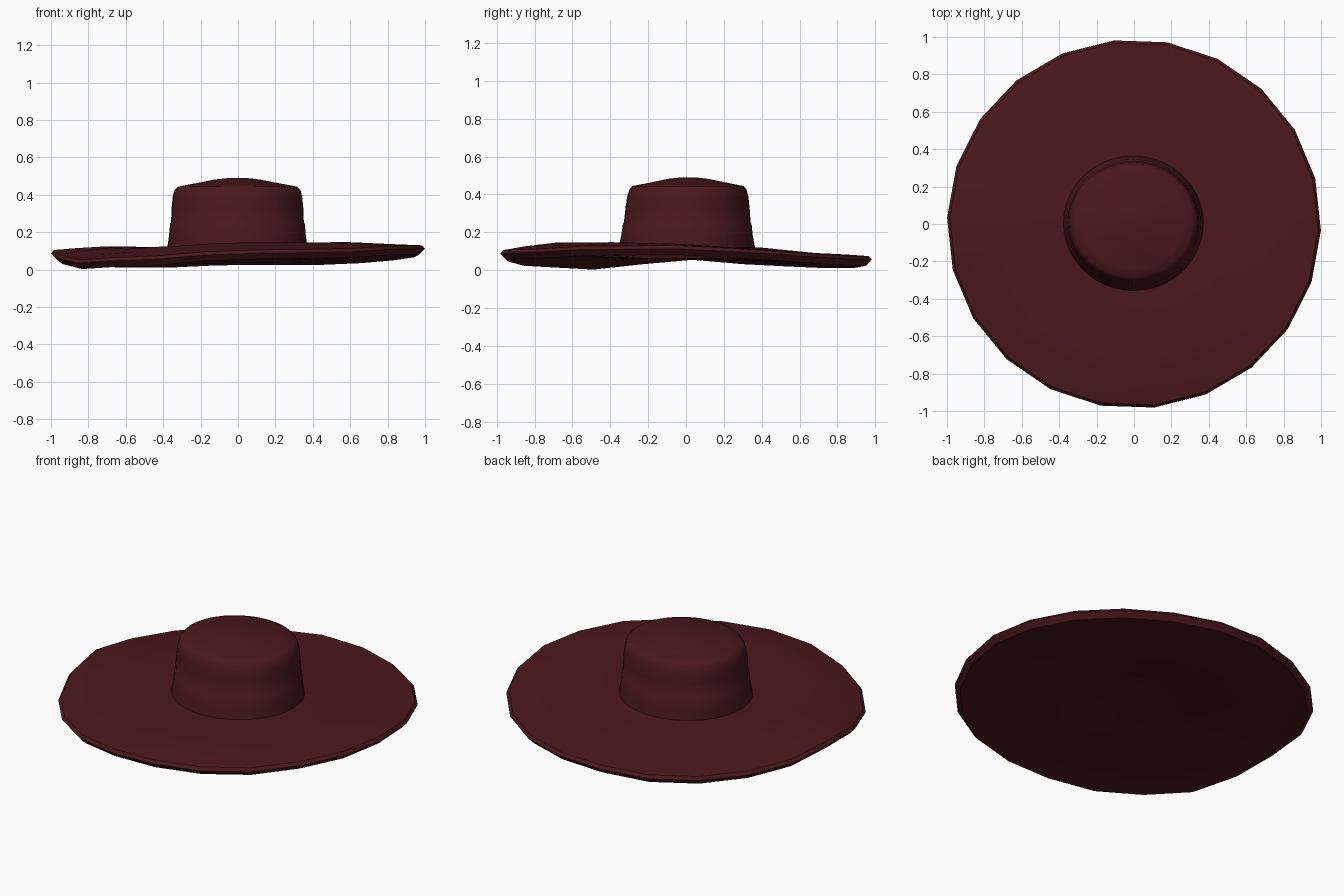
import bpy, bmesh, math

if "Cube" in bpy.data.objects:
    bpy.data.objects.remove(bpy.data.objects["Cube"])

mat = bpy.data.materials.new("dark_red_felt")
mat.diffuse_color = (0.07, 0.009, 0.011, 1)
mat.use_nodes = True
mat.node_tree.nodes["Principled BSDF"].inputs["Base Color"].default_value = mat.diffuse_color


def loft(name, rings, cap_first=None, cap_last=None, angle=40):
    """Skin a list of equal rings of points, optionally ending in a pole."""
    bm = bmesh.new()
    rows = [[bm.verts.new(p) for p in ring] for ring in rings]
    n = len(rows[0])
    for a, b in zip(rows, rows[1:]):
        for i in range(n):
            j = (i + 1) % n
            bm.faces.new((a[i], a[j], b[j], b[i]))
    for pole, row in ((cap_first, rows[0]), (cap_last, rows[-1])):
        if pole:
            v = bm.verts.new(pole)
            for i in range(n):
                bm.faces.new((row[i], row[(i + 1) % n], v))
    bmesh.ops.recalc_face_normals(bm, faces=bm.faces)
    me = bpy.data.meshes.new(name)
    bm.to_mesh(me)
    bm.free()
    ob = bpy.data.objects.new(name, me)
    bpy.context.collection.objects.link(ob)
    me.materials.append(mat)
    bpy.ops.object.select_all(action='DESELECT')
    ob.select_set(True)
    bpy.context.view_layer.objects.active = ob
    bpy.ops.object.shade_smooth_by_angle(angle=math.radians(angle))
    return ob


# Wavy brim: height of the lower rim every 30 degrees, from +x counterclockwise
WAVE = [.080, .050, .025, .025, .008, .020, .055, .003, .022, .055, .060, .078]
SIDES = 22
THICK = 0.05


def rim_height(a):
    t = (a / (2 * math.pi) * 12) % 12
    i = int(t)
    f = t - i
    f = f * f * (3 - 2 * f)
    return WAVE[i] * (1 - f) + WAVE[(i + 1) % 12] * f


def brim_ring(r, height):
    ring = []
    for i in range(SIDES):
        a = 2 * math.pi * i / SIDES - math.radians(2)
        ring.append((r * math.cos(a), 0.987 * r * math.sin(a), height(a)))
    return ring


def top_mid(a):
    return 0.5 * (0.122 + rim_height(a) + THICK) + 0.012 - 0.02 * math.sin(a)


def blend(f, drop=0.0):
    return lambda a: top_mid(a) * (1 - f) + (rim_height(a) + THICK) * f - drop


brim_rings = [
    brim_ring(0.33, lambda a: 0.122),
    brim_ring(0.40, lambda a: 0.120),
    brim_ring(0.70, top_mid),
    brim_ring(0.87, blend(0.5)),
    brim_ring(0.985, blend(1.0)),
    brim_ring(1.0, blend(1.0, 0.018)),
    brim_ring(0.97, blend(1.0, THICK)),
    brim_ring(0.87, blend(0.6, THICK)),
    brim_ring(0.70, blend(0.0, THICK + 0.005)),
    brim_ring(0.285, lambda a: 0.062),
]
# The last ring rises to a shallow hollow under the crown
loft("brim", brim_rings, cap_last=(0, 0, 0.17), angle=35)

# Crown: x radius, y radius, height, with a faint band crease near z = 0.25
CROWN = [
    (.376, .362, .090), (.374, .360, .125), (.366, .348, .180), (.360, .340, .245),
    (.355, .335, .252), (.352, .328, .330), (.346, .320, .390), (.337, .310, .425),
    (.318, .295, .444), (.270, .250, .453), (.200, .185, .466),
    (.120, .110, .482), (.055, .050, .489),
]
N = 44
crown_rings = [[(rx * math.cos(2 * math.pi * i / N) - 0.003,
                 ry * math.sin(2 * math.pi * i / N) + 0.004 + 0.02 * max(0, z - .12),
                 z) for i in range(N)] for rx, ry, z in CROWN]
loft("crown", crown_rings, cap_last=(0, 0.01, 0.49), angle=50)
